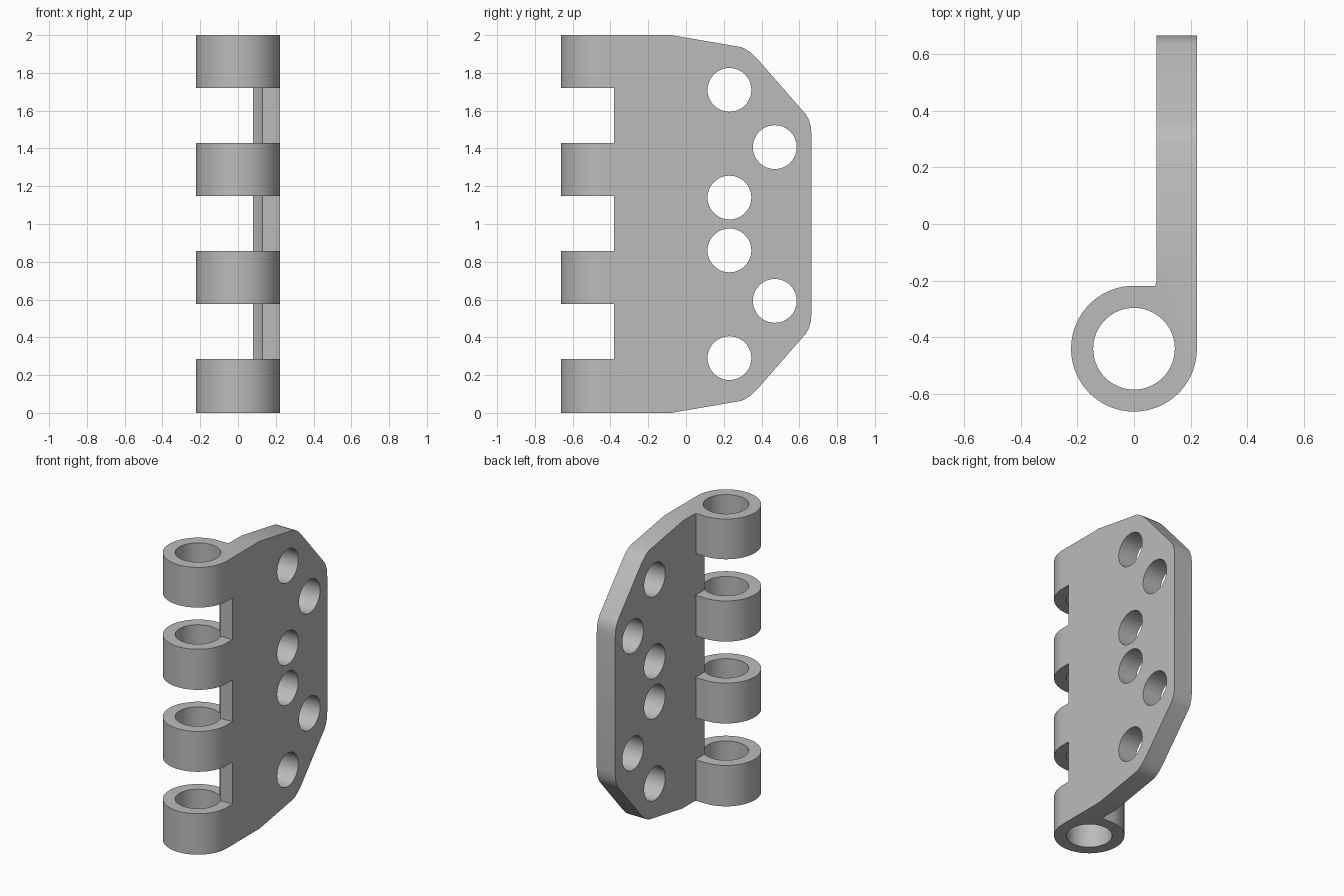
import bpy, bmesh, math
from mathutils import Vector

cube = bpy.data.objects.get("Cube")
if cube:
    bpy.data.objects.remove(cube, do_unlink=True)

PIN_Y, OUTER, BORE = -0.44, 0.222, 0.144
LEAF_IN, LEAF_OUT = 0.08, 0.222

metal = bpy.data.materials.new("grey metal")
metal.use_nodes = True
grey = (0.5, 0.5, 0.5, 1)
metal.diffuse_color = grey
metal.node_tree.nodes["Principled BSDF"].inputs["Base Color"].default_value = grey


def prism(name, points, start, end, axis="z"):
    """Extrude a flat outline along z (xy outline) or along x (yz outline)."""
    bm = bmesh.new()
    place = (lambda a, b: (a, b, start)) if axis == "z" else (lambda a, b: (start, a, b))
    face = bm.faces.new([bm.verts.new(place(a, b)) for a, b in points])
    grown = bmesh.ops.extrude_face_region(bm, geom=[face])
    depth = end - start
    shift = Vector((0, 0, depth)) if axis == "z" else Vector((depth, 0, 0))
    bmesh.ops.translate(bm, vec=shift, verts=[v for v in grown["geom"] if isinstance(v, bmesh.types.BMVert)])
    bmesh.ops.recalc_face_normals(bm, faces=bm.faces)
    mesh = bpy.data.meshes.new(name)
    bm.to_mesh(mesh)
    bm.free()
    mesh.materials.append(metal)
    obj = bpy.data.objects.new(name, mesh)
    bpy.context.collection.objects.link(obj)
    return obj


def arc(cx, cy, r, first, last, steps):
    angles = [math.radians(first + (last - first) * i / steps) for i in range(steps + 1)]
    return [(cx + r * math.cos(a), cy + r * math.sin(a)) for a in angles]


def circle(cx, cy, r, steps=64):
    return arc(cx, cy, r, 0, 360, steps)[:-1]


# Hinge section: barrel running into the flat leaf
section = arc(0, PIN_Y, OUTER, 90, 360, 54)
section += [(LEAF_OUT, 0.8), (LEAF_IN, 0.8), (LEAF_IN, -0.2), (0.075, PIN_Y + OUTER)]
hinge = prism("hinge_leaf", section, 0, 2)

# Tapered leaf outline, mirrored about mid height
upper = [(-0.9, 2.14), (-0.9 + 0.001, 2.14), (0.29, 1.937), (0.31, 1.929), (0.34, 1.91),
         (0.375, 1.877), (0.635, 1.58), (0.65, 1.553), (0.66, 1.52), (0.665, 1.47)]
upper = upper[1:]
outline = upper + [(y, 2 - z) for y, z in reversed(upper)]
cutters = [(prism("outline_cutter", outline, -0.5, 0.5, "x"), "INTERSECT")]

# Gaps between knuckles
gap = [(-0.3, -0.8), (0.3, -0.8), (0.3, -0.38), (LEAF_IN, -0.38), (LEAF_IN, -0.15), (-0.3, -0.15)]
for low, high in ((0.285, 0.577), (0.858, 1.147), (1.43, 1.72)):
    cutters.append((prism("gap_cutter", gap, low, high), "DIFFERENCE"))

# Pin bore and screw holes
cutters.append((prism("bore_cutter", circle(0, PIN_Y, BORE), -0.2, 2.2), "DIFFERENCE"))
for y, offset in ((0.23, 0.71), (0.47, 0.407), (0.23, 0.14)):
    for side in (-1, 1):
        hole = prism("screw_hole_cutter", circle(y, 1 + side * offset, 0.116, 48), -0.1, 0.4, "x")
        cutters.append((hole, "DIFFERENCE"))

for cutter, operation in cutters:
    cutter.hide_render = True
    mod = hinge.modifiers.new(cutter.name, "BOOLEAN")
    mod.operation, mod.object, mod.solver = operation, cutter, "EXACT"

# Bake the cuts and drop the cutters
bpy.context.view_layer.update()
baked = bpy.data.meshes.new_from_object(hinge.evaluated_get(bpy.context.evaluated_depsgraph_get()))
hinge.modifiers.clear()
hinge.data = baked
for cutter, _ in cutters:
    bpy.data.objects.remove(cutter, do_unlink=True)

bpy.ops.object.select_all(action="DESELECT")
hinge.select_set(True)
bpy.context.view_layer.objects.active = hinge
bpy.ops.object.shade_smooth_by_angle(angle=math.radians(20))
